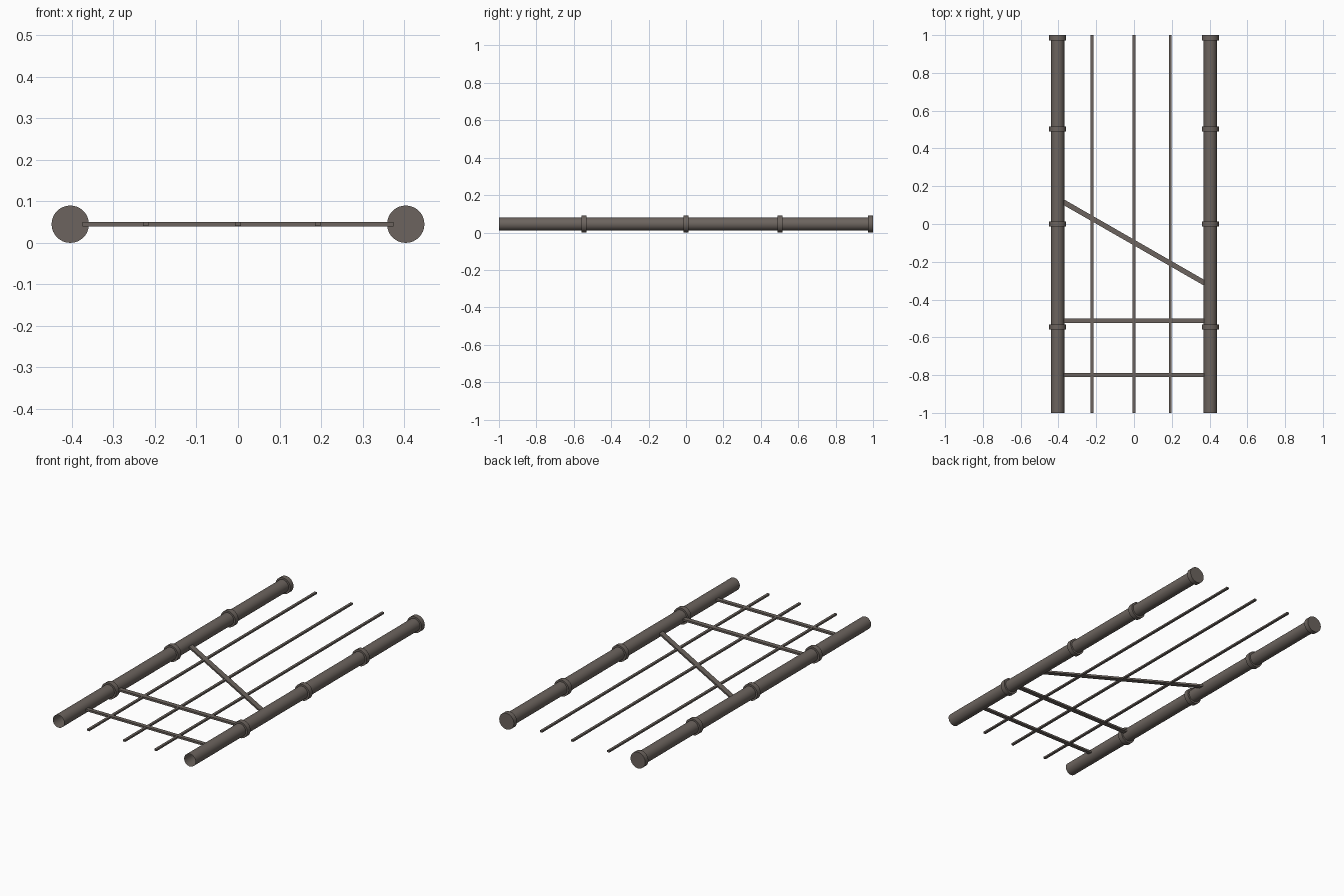
import bpy, bmesh, math
from mathutils import Matrix

if "Cube" in bpy.data.objects:
    bpy.data.objects.remove(bpy.data.objects["Cube"])

Z = 0.045          # common centre height
PIPE_X = 0.404

metal = bpy.data.materials.new("dark warm metal")
metal.diffuse_color = (0.15, 0.127, 0.112, 1)
metal.use_nodes = True
metal.node_tree.nodes["Principled BSDF"].inputs["Base Color"].default_value = metal.diffuse_color


def finish(name, bm, smooth=False):
    me = bpy.data.meshes.new(name)
    bm.to_mesh(me)
    bm.free()
    me.materials.append(metal)
    ob = bpy.data.objects.new(name, me)
    bpy.context.collection.objects.link(ob)
    if smooth:
        bpy.ops.object.select_all(action='DESELECT')
        ob.select_set(True)
        bpy.context.view_layer.objects.active = ob
        bpy.ops.object.shade_smooth_by_angle(angle=math.radians(35))
    return ob


def cylinder_y(name, x, y0, y1, r, caps):
    bm = bmesh.new()
    m = Matrix.Translation((x, (y0 + y1) / 2, Z)) @ Matrix.Rotation(math.pi / 2, 4, 'X')
    bmesh.ops.create_cone(bm, cap_ends=caps, segments=32, radius1=r, radius2=r,
                          depth=y1 - y0, matrix=m)
    finish(name, bm, True)


def bar(name, a, b, width, height):
    bm = bmesh.new()
    dx, dy = b[0] - a[0], b[1] - a[1]
    m = (Matrix.Translation(((a[0] + b[0]) / 2, (a[1] + b[1]) / 2, Z))
         @ Matrix.Rotation(math.atan2(dy, dx), 4, 'Z')
         @ Matrix.Diagonal((math.hypot(dx, dy), width, height, 1)))
    bmesh.ops.create_cube(bm, size=1, matrix=m)
    finish(name, bm)


# Side pipes, open at the front, with collars and an end cap
for side, x in (("left", -PIPE_X), ("right", PIPE_X)):
    cylinder_y(f"{side}_pipe", x, -1, 0.99, 0.035, False)
    for i, y in enumerate((-0.545, 0.0, 0.503)):
        cylinder_y(f"{side}_collar_{i + 1}", x, y - 0.014, y + 0.014, 0.045, True)
    cylinder_y(f"{side}_end_cap", x, 0.972, 1.0, 0.045, True)

# Long thin rods
for i, x in enumerate((-0.222, 0.0, 0.192)):
    bar(f"long_rod_{i + 1}", (x, -1), (x, 1), 0.014, 0.0095)

# Cross bars and the diagonal brace
bar("front_cross_bar", (-0.375, -0.8), (0.375, -0.8), 0.022, 0.0105)
bar("middle_cross_bar", (-0.375, -0.512), (0.375, -0.512), 0.026, 0.0105)
bar("diagonal_brace", (-0.375, 0.117), (0.375, -0.313), 0.027, 0.0105)
